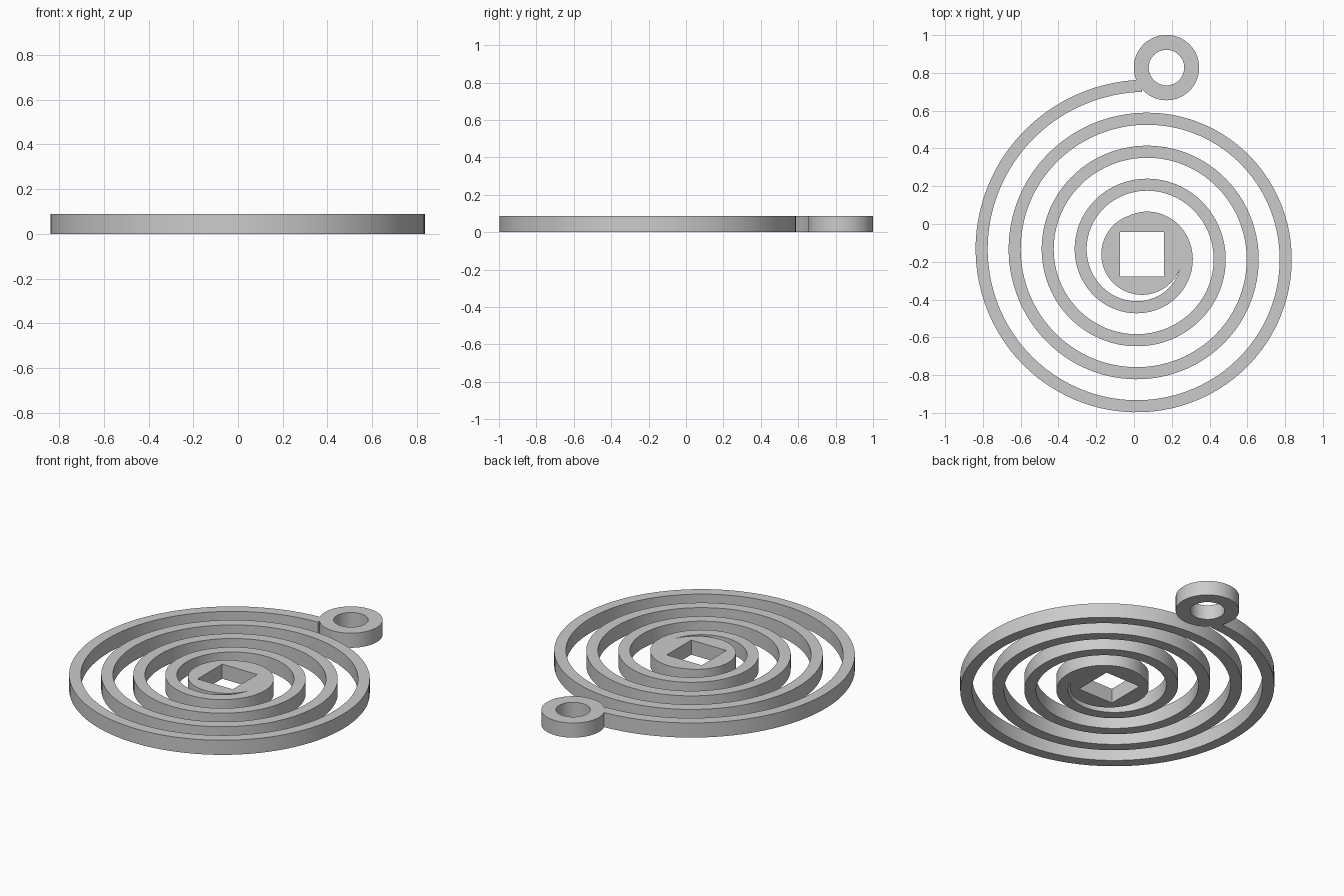
import bpy
import bmesh
from math import cos, sin, pi, radians, tau

cube = bpy.data.objects.get("Cube")
if cube:
    bpy.data.objects.remove(cube, do_unlink=True)

HEIGHT = 0.088
CENTRE = (0.042, -0.16)      # middle of the spiral and hub
START_R, PITCH, BAND = 0.924, 0.175, 0.064
HUB_R, HOLE_HALF = 0.215, 0.117
RING, RING_R, RING_HOLE = (0.172, 0.828), 0.173, 0.094


def polar(centre, r, a):
    return (centre[0] + r * cos(a), centre[1] + r * sin(a))


def arc(centre, r, a0, a1, n):
    return [polar(centre, r, a0 + (a1 - a0) * i / n) for i in range(n + 1)]


def spiral(r0, t0, t1, n):
    """Points along the spiral; t counts turns inward from the ring end."""
    turns = [t0 + (t1 - t0) * i / n for i in range(n + 1)]
    return [polar(CENTRE, r0 - PITCH * t, pi / 2 + tau * t) for t in turns]


def turn_at(r0, r):
    return (r0 - r) / PITCH


# Outline: outer spiral edge, round the hub, inner edge back, round the ring
inner_r = START_R - BAND
outer_end = turn_at(START_R, HUB_R)
inner_end = turn_at(inner_r, HUB_R)
outline = spiral(START_R, 0.005, outer_end, 400)
outline += arc(CENTRE, HUB_R, pi / 2 + tau * outer_end,
               pi / 2 + tau * (inner_end + 1), 60)[1:]
outline += spiral(inner_r, inner_end, 0, 370)[1:]
outline += arc(RING, RING_R, radians(-139.2), radians(202.5), 90)

# Square hub hole and round ring hole
square = [(CENTRE[0] + sx * HOLE_HALF, CENTRE[1] + sy * HOLE_HALF)
          for sx, sy in ((-1, -1), (1, -1), (1, 1), (-1, 1))]
ring_hole = arc(RING, RING_HOLE, 0, tau, 72)[:-1]

# Filled flat profile extruded to the plate height
curve = bpy.data.curves.new("spiral_pendant", "CURVE")
curve.dimensions = "2D"
curve.fill_mode = "BOTH"
curve.extrude = HEIGHT / 2
for points in (outline, square, ring_hole):
    spline = curve.splines.new("POLY")
    spline.points.add(len(points) - 1)
    for p, (x, y) in zip(spline.points, points):
        p.co = (x, y, 0, 1)
    spline.use_cyclic_u = True

pendant = bpy.data.objects.new("spiral_pendant", curve)
bpy.context.collection.objects.link(pendant)
bpy.ops.object.select_all(action="DESELECT")
pendant.select_set(True)
bpy.context.view_layer.objects.active = pendant
bpy.ops.object.convert(target="MESH")
pendant = bpy.context.view_layer.objects.active

# Weld the caps to the walls and stand the plate on the ground
bm = bmesh.new()
bm.from_mesh(pendant.data)
bmesh.ops.remove_doubles(bm, verts=bm.verts, dist=0.00005)
bmesh.ops.translate(bm, verts=bm.verts, vec=(0, 0, HEIGHT / 2))
bmesh.ops.recalc_face_normals(bm, faces=bm.faces)
bm.to_mesh(pendant.data)
bm.free()
bpy.ops.object.shade_smooth_by_angle(angle=radians(30))

# Plain grey
grey = bpy.data.materials.new("grey")
grey.use_nodes = True
grey.diffuse_color = (0.6, 0.6, 0.6, 1)
grey.node_tree.nodes["Principled BSDF"].inputs["Base Color"].default_value = (0.6, 0.6, 0.6, 1)
pendant.data.materials.clear()
pendant.data.materials.append(grey)
